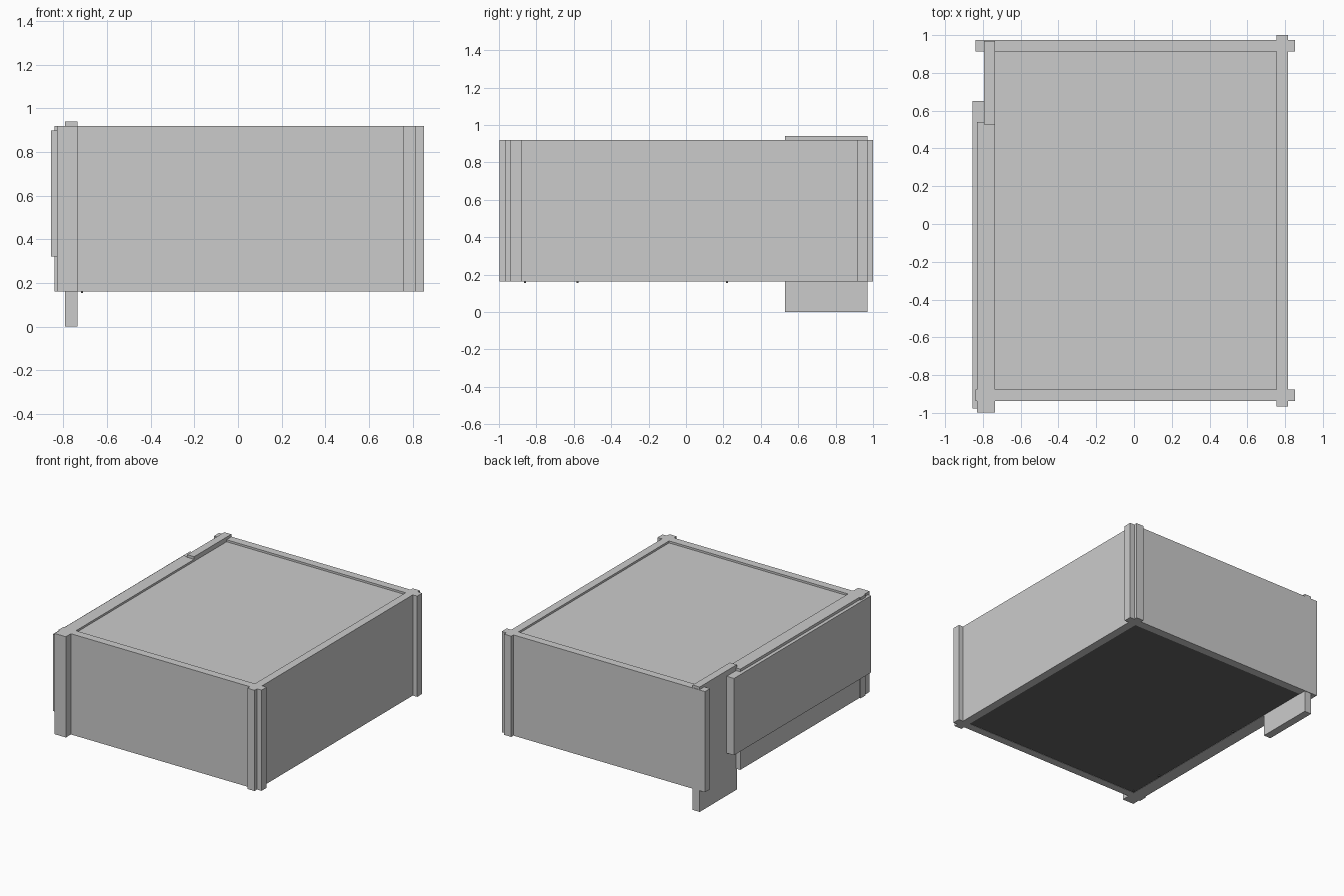
import bpy
import bmesh
from mathutils import Matrix, Vector

if "Cube" in bpy.data.objects:
    bpy.data.objects.remove(bpy.data.objects["Cube"])


def material(name, value):
    m = bpy.data.materials.new(name)
    m.diffuse_color = (value, value, value, 1)
    m.use_nodes = True
    m.node_tree.nodes["Principled BSDF"].inputs["Base Color"].default_value = m.diffuse_color
    return m


LIGHT = material("light_grey", 0.6)
DARK = material("dark_grey", 0.13)


def box(name, x, y, z, mat=LIGHT):
    lo, hi = Vector((x[0], y[0], z[0])), Vector((x[1], y[1], z[1]))
    bm = bmesh.new()
    size = Matrix.Diagonal((*(hi - lo), 1))
    bmesh.ops.create_cube(bm, size=1, matrix=Matrix.Translation((lo + hi) / 2) @ size)
    me = bpy.data.meshes.new(name)
    bm.to_mesh(me)
    bm.free()
    me.materials.append(mat)
    ob = bpy.data.objects.new(name, me)
    bpy.context.collection.objects.link(ob)
    return ob


WALL = (0.162, 0.92)

# Interlocking walls, whose ends poke past the corners
box("front_wall", (-0.84, 0.852), (-0.937, -0.877), WALL)
box("back_wall", (-0.84, 0.852), (0.914, 0.974), WALL)
box("right_wall", (0.755, 0.815), (-0.967, 1.0), WALL)
box("left_wall", (-0.83, -0.735), (-0.997, 0.54), WALL)

# Tall hinged-side panel and the sliding door beside it
box("tall_side_panel", (-0.793, -0.735), (0.528, 0.97), (0.0, 0.94))
box("sliding_door", (-0.856, -0.795), (-0.978, 0.652), (0.322, 0.90))

# Recessed roof and dark floor
box("roof", (-0.737, 0.757), (-0.879, 0.916), (0.85, 0.905))
box("floor", (-0.737, 0.757), (-0.879, 0.916), (0.164, 0.21), DARK)

# Tiny studs under the floor
for i, y in enumerate((-0.86, -0.58, 0.22)):
    box(f"floor_stud_{i}", (-0.72, -0.71), (y - 0.005, y + 0.005), (0.154, 0.17), DARK)
